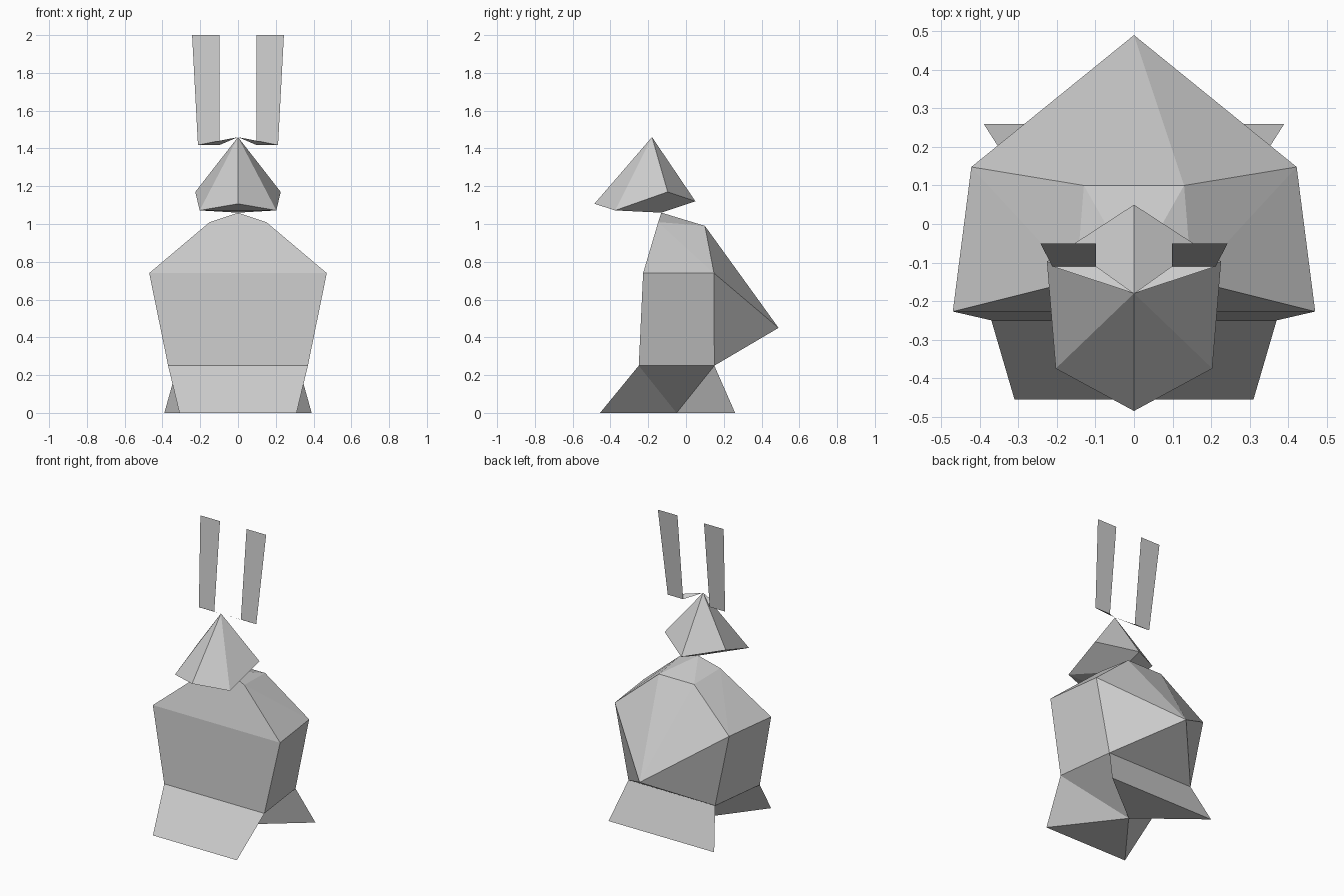
import bpy, bmesh, math

if "Cube" in bpy.data.objects:
    bpy.data.objects.remove(bpy.data.objects["Cube"])


def finish(name, bm):
    bmesh.ops.recalc_face_normals(bm, faces=bm.faces[:])
    me = bpy.data.meshes.new(name)
    bm.to_mesh(me)
    bm.free()
    ob = bpy.data.objects.new(name, me)
    bpy.context.collection.objects.link(ob)
    return ob


def mirrored(points):
    """Add the -x twin of every point that is off the centre plane."""
    return points + [(-x, y, z) for x, y, z in points if x]


def faceted_solid(name, points):
    """Low-poly convex block from half of its corners."""
    bm = bmesh.new()
    for p in mirrored(points):
        bm.verts.new(p)
    bmesh.ops.convex_hull(bm, input=bm.verts[:])
    bmesh.ops.dissolve_limit(bm, angle_limit=math.radians(2),
                             verts=bm.verts[:], edges=bm.edges[:])
    return finish(name, bm)


def panels(name, points, faces):
    bm = bmesh.new()
    vs = [bm.verts.new(p) for p in points]
    for f in faces:
        bm.faces.new([vs[i] for i in f])
    return finish(name, bm)


# Shared corners
neck = (0, -0.13, 1.06)
front_low, back_low = (0.37, -0.25, 0.25), (0.32, 0.15, 0.25)

# Body with pointed tail
faceted_solid("body_and_tail", [
    front_low, back_low,
    (0.47, -0.227, 0.74), (0.422, 0.148, 0.74),
    (0.13, 0.10, 0.99), (0.15, -0.147, 1.01),
    neck, (0, 0.49, 0.45)])

# Head, meeting the body at the neck point
crown = (0, -0.18, 1.46)
faceted_solid("head", [
    crown, (0, -0.485, 1.107), (0.203, -0.375, 1.072),
    (0.226, -0.097, 1.17), (0, 0.05, 1.12), neck])

# Feet: front and back wedges meeting at one point under the body
half = [front_low, back_low, (0.31, -0.455, 0), (0.39, 0.26, 0)]
under = (0, -0.05, 0)
faces = [(0, 2, 6, 4), (1, 3, 7, 5), (2, 6, 8), (3, 7, 8)]
for s in (0, 4):
    faces += [(s, s + 2, 8), (s, s + 1, 8), (s + 1, s + 3, 8)]
panels("feet", mirrored(half) + [under], faces)

# Ears: flat leaning panels joined to the crown by a thin triangle
for side, s in (("right", 1), ("left", -1)):
    panels("ear_" + side, [
        crown, (s * 0.098, -0.11, 1.418), (s * 0.212, -0.11, 1.418),
        (s * 0.243, -0.05, 2.0), (s * 0.098, -0.05, 2.0)],
        [(0, 1, 2), (1, 2, 3, 4)])
